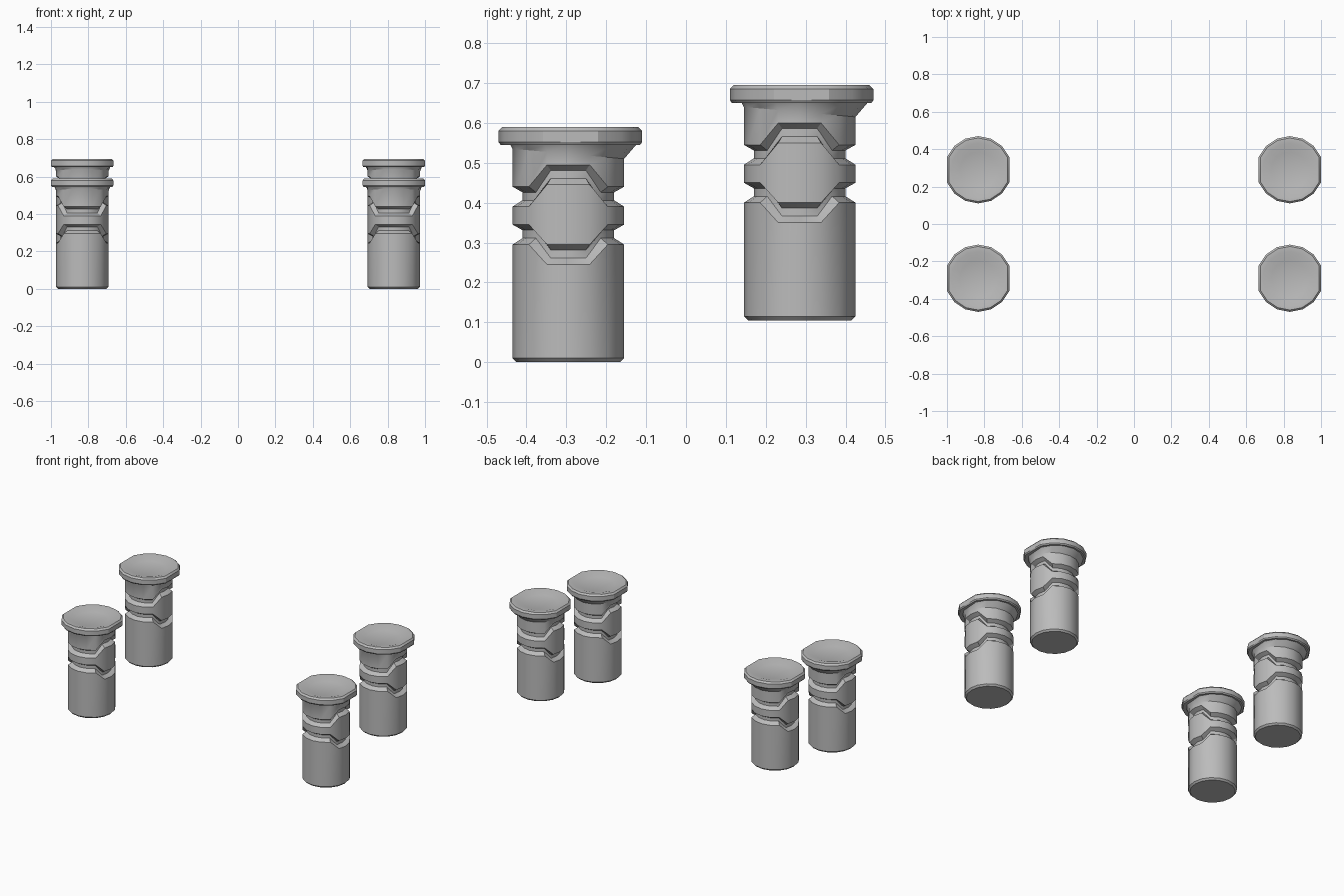
import bpy, bmesh, math

cube = bpy.data.objects.get("Cube")
if cube:
    bpy.data.objects.remove(cube)

SIDES = 16
STEP = 2 * math.pi / SIDES
BODY_R, GROOVE_R, FLANGE_R = 0.14, 0.115, 0.18

grey = bpy.data.materials.new("plain_grey")
grey.use_nodes = True
colour = (0.5, 0.5, 0.5, 1)
grey.diffuse_color = colour
grey.node_tree.nodes["Principled BSDF"].inputs["Base Color"].default_value = colour


def on_side(i):
    """True for the ring corners that face left or right."""
    return min(i % 8, 8 - i % 8) <= 1


def ring(bm, radius, height, shift=0.0, flat=False):
    """One ring of corners; radius and height may depend on the corner."""
    verts = []
    for i in range(SIDES):
        a = i * STEP
        r = radius(i) if callable(radius) else radius
        z = height(i) if callable(height) else height
        x, y = r * math.cos(a), r * math.sin(a)
        if flat:
            limit = r * math.cos(STEP)
            x = max(-limit, min(limit, x))
        verts.append(bm.verts.new((x, y + shift, z)))
    return verts


def groove(bm, base, rise):
    """Groove whose path steps by rise on the left and right sides."""
    profile = [(BODY_R, 0), (GROOVE_R, 0.016), (GROOVE_R, 0.036), (BODY_R, 0.05)]
    return [ring(bm, r, lambda i, dz=dz: base + dz + (rise if on_side(i) else 0))
            for r, dz in profile]


def collar_start(i):
    return 0.5225 - 0.0125 * math.sin(i * STEP)


def collar_end(i):
    return BODY_R + 0.54 - collar_start(i)


def pin_mesh():
    bm = bmesh.new()
    # shank with two stepped grooves
    rings = [ring(bm, BODY_R - 0.01, 0), ring(bm, BODY_R, 0.01)]
    rings += groove(bm, 0.295, -0.05)
    rings += groove(bm, 0.39, 0.055)
    # flared collar under the head
    rings += [ring(bm, BODY_R, collar_start), ring(bm, collar_end, 0.545, flat=True)]
    # head with bevelled rim
    for r, z in [(0.175, 0.545), (FLANGE_R, 0.552), (FLANGE_R, 0.58), (0.17, 0.59)]:
        rings.append(ring(bm, r, z, 0.005, True))
    # shallow dish in the top
    rings += [ring(bm, 0.147, 0.59), ring(bm, 0.1, 0.575)]

    for low, high in zip(rings, rings[1:]):
        for i in range(SIDES):
            j = (i + 1) % SIDES
            bm.faces.new((low[i], low[j], high[j], high[i]))
    bm.faces.new(rings[0][::-1])
    bm.faces.new(rings[-1])
    bmesh.ops.recalc_face_normals(bm, faces=bm.faces)
    mesh = bpy.data.meshes.new("pin")
    bm.to_mesh(mesh)
    bm.free()
    mesh.materials.append(grey)
    return mesh


# four pins, the back pair raised
bpy.ops.object.select_all(action="DESELECT")
for row, y, z in [("front", -0.295, 0), ("back", 0.285, 0.105)]:
    for side, x in [("left", 0.833), ("right", -0.833)]:
        pin = bpy.data.objects.new(f"{row}_{side}_pin", pin_mesh())
        pin.location = (x, y, z)
        bpy.context.collection.objects.link(pin)
        pin.select_set(True)
        bpy.context.view_layer.objects.active = pin
bpy.ops.object.shade_smooth_by_angle(angle=math.radians(30))
